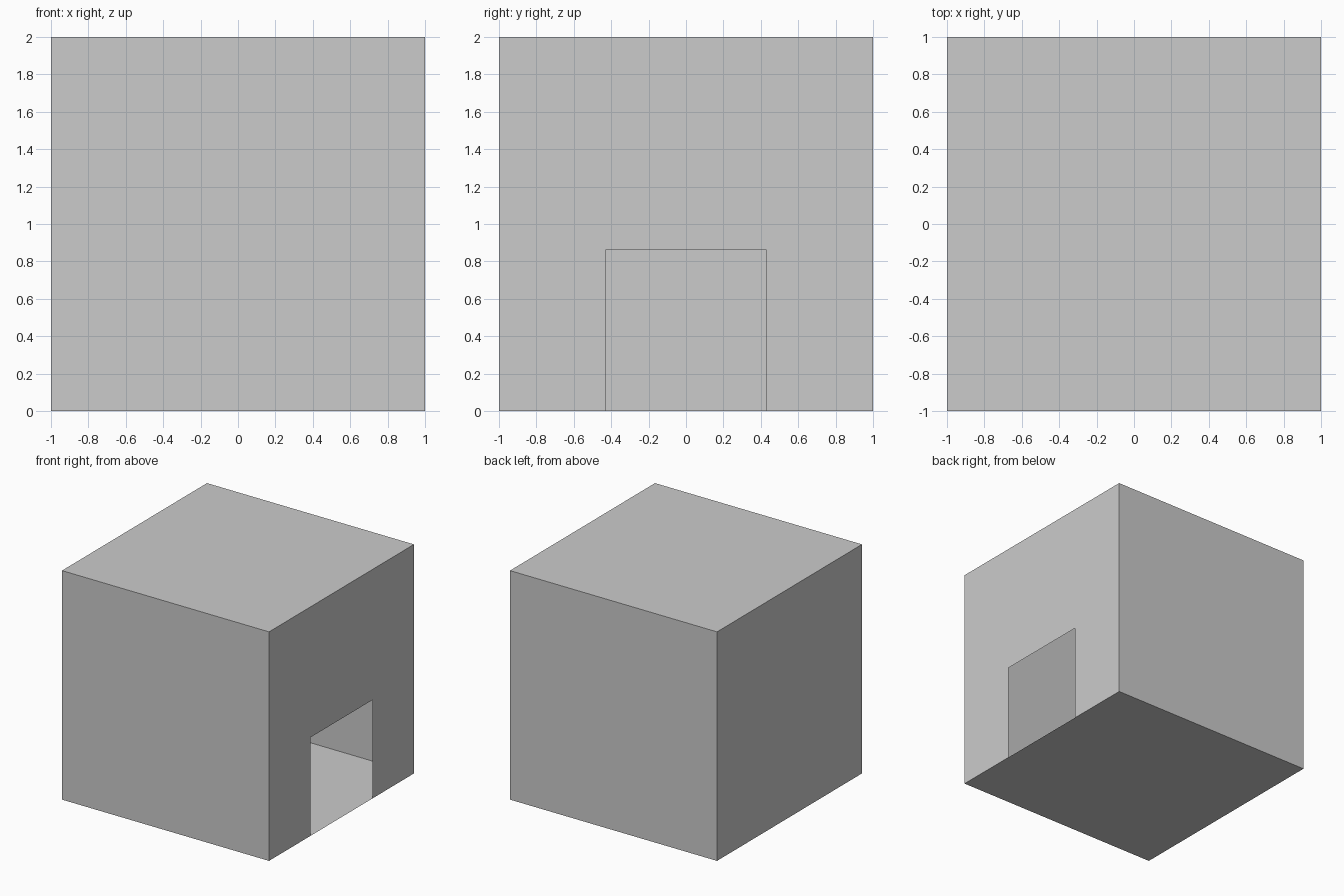
import bpy
import bmesh

if "Cube" in bpy.data.objects:
    bpy.data.objects.remove(bpy.data.objects["Cube"])

SIZE = 2.0        # cube edge length
DOOR_HALF = 0.43  # half width of the opening
DOOR_TOP = 0.86   # height of the opening

bm = bmesh.new()

# Hollow single-skin box standing on the ground
bmesh.ops.create_cube(bm, size=SIZE)
bmesh.ops.translate(bm, verts=bm.verts, vec=(0, 0, SIZE / 2))

# Replace the right wall with one that has a doorway
right = [f for f in bm.faces if f.normal.x > 0.9]
bmesh.ops.delete(bm, geom=right, context='FACES_ONLY')
h = SIZE / 2
outline = [(-h, 0), (-DOOR_HALF, 0), (-DOOR_HALF, DOOR_TOP), (DOOR_HALF, DOOR_TOP),
           (DOOR_HALF, 0), (h, 0), (h, SIZE), (-h, SIZE)]
bm.faces.new([bm.verts.new((h, y, z)) for y, z in outline])
bmesh.ops.remove_doubles(bm, verts=bm.verts, dist=0.0001)

mesh = bpy.data.meshes.new("hollow_box")
bm.to_mesh(mesh)
bm.free()
box = bpy.data.objects.new("hollow_box", mesh)
bpy.context.collection.objects.link(box)
